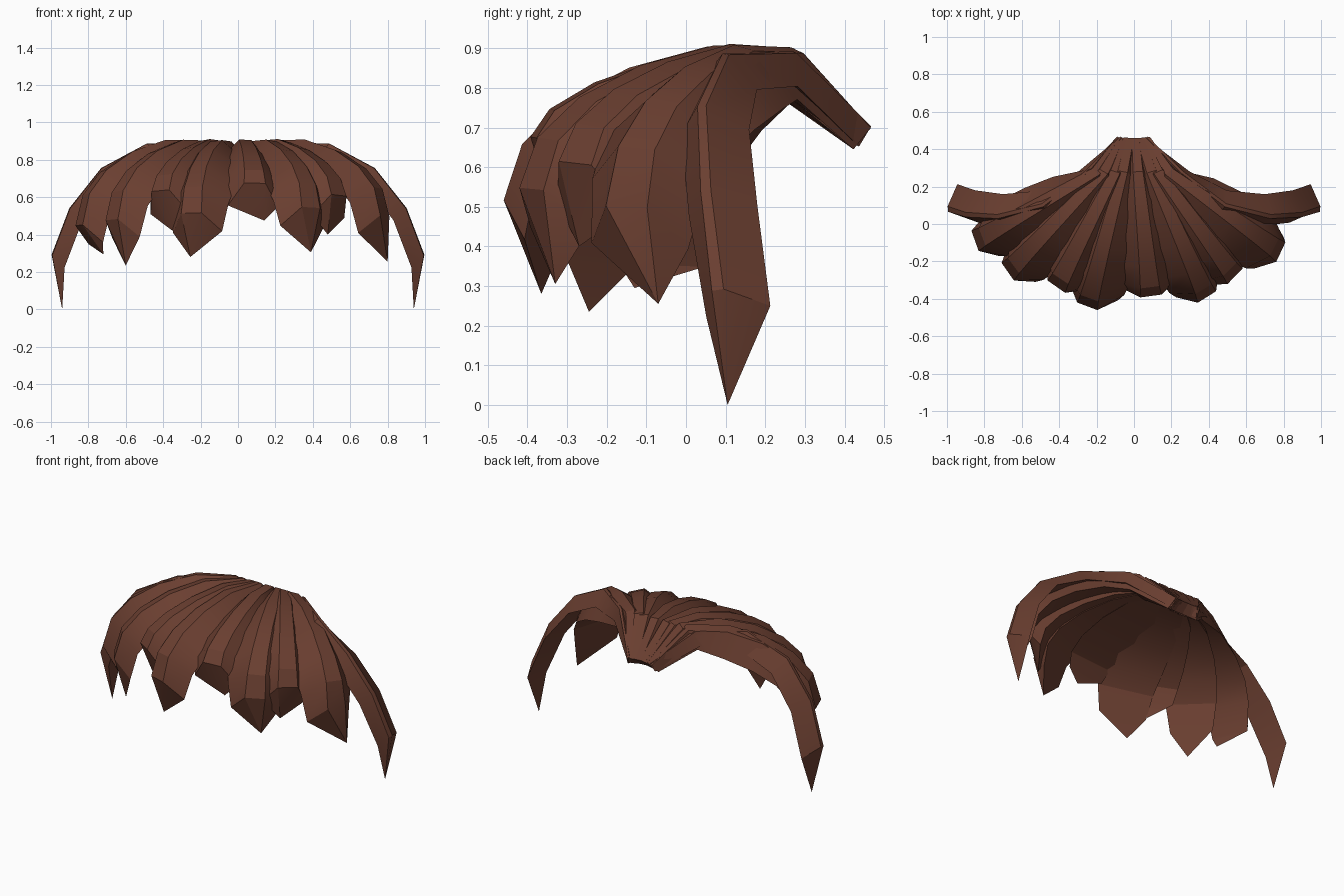
import bpy, bmesh, math
from mathutils import Vector

if "Cube" in bpy.data.objects:
    bpy.data.objects.remove(bpy.data.objects["Cube"])

brown = bpy.data.materials.new("chestnut brown")
brown.diffuse_color = (0.145, 0.049, 0.030, 1)
brown.use_nodes = True
brown.node_tree.nodes["Principled BSDF"].inputs["Base Color"].default_value = brown.diffuse_color

HUB = Vector((0, 0.2, 0.2))   # locks face away from this point


def build_lock(name, path, tip, base_w, top_w, bulge, thick, lean=0.07, skew=0.0):
    """Loft a ridged trapezoid along the path and close it in a pointed end.
    thick = depth at the root, extra depth midway, depth at the end."""
    path = [Vector(p) for p in path]
    n = len(path)
    bm = bmesh.new()
    rings = []
    for i, p in enumerate(path):
        f = i / (n - 1)
        t = (path[min(i + 1, n - 1)] - path[max(i - 1, 0)]).normalized()
        side = t.cross(p - HUB).normalized()
        up = side.cross(t).normalized()
        w = base_w * (0.3 + 0.7 * f + bulge * math.sin(math.pi * f)) / 2
        r = top_w * (0.35 + 0.65 * f) / 2
        depth = thick[0] * (1 - f) + thick[2] * f + thick[1] * math.sin(math.pi * f ** 0.6)
        low = p - up * depth + t * lean * f ** 3
        low.y += skew * f
        rings.append([bm.verts.new(v) for v in
                      (p - side * r, p + side * r, low + side * w, low - side * w)])
    for a, b in zip(rings, rings[1:]):
        for k in range(4):
            bm.faces.new((a[k], a[(k + 1) % 4], b[(k + 1) % 4], b[k]))
    bm.faces.new(rings[0])
    end = bm.verts.new(tip)
    for k in range(4):
        bm.faces.new((rings[-1][k], rings[-1][(k + 1) % 4], end))
    bmesh.ops.recalc_face_normals(bm, faces=bm.faces)
    me = bpy.data.meshes.new(name)
    bm.to_mesh(me)
    bm.free()
    me.materials.append(brown)
    ob = bpy.data.objects.new(name, me)
    bpy.context.collection.objects.link(ob)
    bpy.context.view_layer.objects.active = ob
    ob.select_set(True)
    bpy.ops.object.shade_smooth_by_angle(angle=math.radians(25))
    ob.select_set(False)


def arch(end, power, steps=5):
    """Path from the gathered root, over the crown, down to the lock's end."""
    e = Vector(end)
    crown = Vector((0.24 * e.x, 0.28, 0.895))
    pts = [Vector((0.085 * e.x, 0.46, 0.705)), crown]
    for i in range(1, steps + 1):
        a = math.pi / 2 * i / steps * 0.97
        h = (math.sin(a) / math.sin(math.pi / 2 * 0.97)) ** (2 / power)
        v = math.cos(a) ** (2 / power)
        pts.append(Vector((crown.x + (e.x - crown.x) * h,
                           crown.y + (e.y - crown.y) * h,
                           e.z + (0.92 - e.z) * v)))
    pts[-1] = e
    return pts


# Fringe locks: end of ridge, tip, base width, roundness of the arch
fringe = [
    ((-0.85, -0.09, 0.45), (-0.72, -0.13, 0.295), 0.23, 2.05),
    ((-0.675, -0.255, 0.48), (-0.60, -0.245, 0.235), 0.25, 2.0),
    ((-0.415, -0.335, 0.635), (-0.35, -0.30, 0.42), 0.24, 1.75),
    ((-0.25, -0.44, 0.515), (-0.255, -0.365, 0.28), 0.28, 2.0),
    ((0.09, -0.385, 0.675), (0.14, -0.33, 0.475), 0.27, 1.7),
    ((0.39, -0.39, 0.545), (0.39, -0.33, 0.305), 0.27, 1.95),
    ((0.54, -0.28, 0.61), (0.48, -0.27, 0.40), 0.25, 1.8),
    ((0.785, -0.15, 0.50), (0.80, -0.07, 0.255), 0.27, 2.05),
]
for i, (end, tip, w, power) in enumerate(fringe):
    build_lock(f"fringe_lock_{i + 1}", arch(end, power), tip, w, 0.115, 0.6,
               (0.07, 0.04, 0.115))

# Long locks framing both sides
side_path = [(0.07, 0.465, 0.705), (0.26, 0.275, 0.89), (0.49, 0.10, 0.885),
             (0.73, 0.04, 0.755), (0.90, 0.05, 0.54), (0.995, 0.08, 0.29)]
for s, label in ((-1, "left"), (1, "right")):
    build_lock(f"side_lock_{label}", [(s * x, y, z) for x, y, z in side_path],
               (s * 0.94, 0.105, 0.0), 0.165, 0.03, 0.35,
               (0.06, 0.015, 0.075), 0.03, 0.037)
